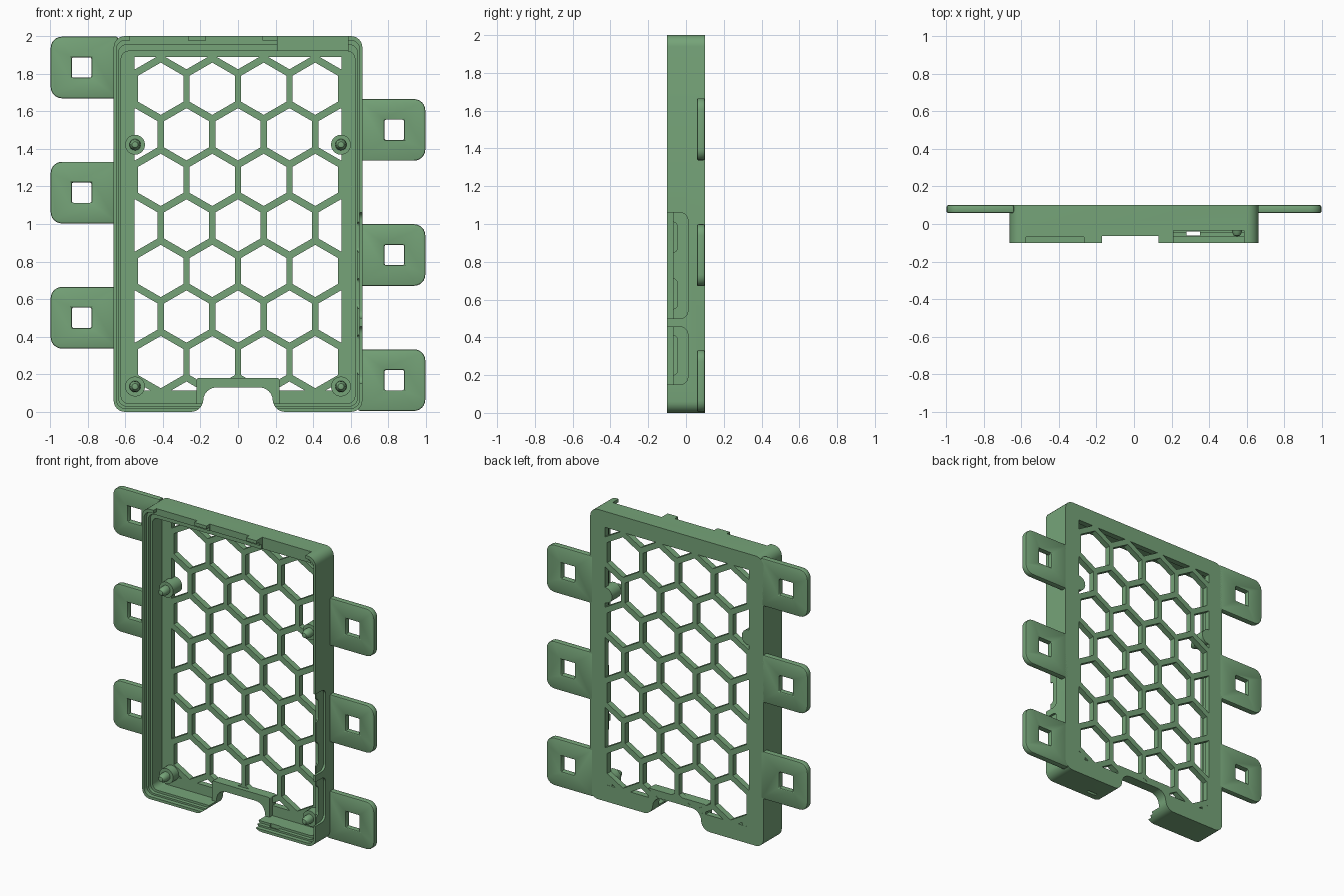
import bpy, bmesh, math
from mathutils import Vector

if "Cube" in bpy.data.objects:
    bpy.data.objects.remove(bpy.data.objects["Cube"])

green = bpy.data.materials.new("muted green")
green.use_nodes = True
colour = (0.18, 0.37, 0.19, 1)
green.diffuse_color = colour
green.node_tree.nodes["Principled BSDF"].inputs["Base Color"].default_value = colour


def arc(cx, cy, r, a0, a1, n=6):
    return [(cx + r * math.cos(math.radians(a0 + (a1 - a0) * i / n)),
             cy + r * math.sin(math.radians(a0 + (a1 - a0) * i / n))) for i in range(n + 1)]


def rounded(x0, x1, z0, z1, r, left=True, right=True):
    """Rectangle outline with rounding on chosen sides."""
    pts = []
    for cx, cz, a, on in ((x0, z0, 180, left), (x1, z0, 270, right),
                          (x1, z1, 0, right), (x0, z1, 90, left)):
        if on:
            pts += arc(cx + (r if cx == x0 else -r), cz + (r if cz == z0 else -r), r, a, a + 90)
        else:
            pts.append((cx, cz))
    return pts


def prisms(name, outlines, lo, hi, axis="y"):
    """Extrude outlines: (x, z) along y, or (y, z) along x."""
    bm = bmesh.new()
    for pts in outlines:
        def place(p, d):
            return (p[0], d, p[1]) if axis == "y" else (d, p[0], p[1])
        a = [bm.verts.new(place(p, lo)) for p in pts]
        b = [bm.verts.new(place(p, hi)) for p in pts]
        bm.faces.new(a)
        bm.faces.new(b[::-1])
        for i in range(len(pts)):
            j = (i + 1) % len(pts)
            bm.faces.new((a[i], b[i], b[j], a[j]))
    bmesh.ops.recalc_face_normals(bm, faces=bm.faces)
    mesh = bpy.data.meshes.new(name)
    bm.to_mesh(mesh)
    bm.free()
    ob = bpy.data.objects.new(name, mesh)
    bpy.context.collection.objects.link(ob)
    mesh.materials.append(green)
    return ob


def apply(ob):
    bpy.context.view_layer.update()
    mesh = bpy.data.meshes.new_from_object(ob.evaluated_get(bpy.context.evaluated_depsgraph_get()))
    ob.modifiers.clear()
    ob.data = mesh


def cut(ob, outlines, lo, hi, axis="y"):
    cutter = prisms("cutter", outlines, lo, hi, axis)
    cutter.hide_render = True
    mod = ob.modifiers.new("cut", "BOOLEAN")
    mod.operation, mod.solver, mod.object = "DIFFERENCE", "EXACT", cutter
    apply(ob)
    bpy.data.objects.remove(cutter)


def clip(pts, axis, limit, sign):
    """Trim a convex outline against one straight edge."""
    out = []
    for p, q in zip(pts, pts[1:] + pts[:1]):
        dp, dq = sign * (limit - p[axis]), sign * (limit - q[axis])
        if dp >= 0:
            out.append(p)
        if dp * dq < 0:
            t = dp / (dp - dq)
            out.append(tuple(Vector(p).lerp(Vector(q), t)))
    return out


def smooth(ob):
    bpy.ops.object.select_all(action="DESELECT")
    ob.select_set(True)
    bpy.context.view_layer.objects.active = ob
    bpy.ops.object.shade_smooth_by_angle(angle=math.radians(30))


# Tray shell with a stepped lip
shell = prisms("tray_shell", [rounded(-0.662, 0.662, 0, 2, 0.06)], -0.1, 0.1)
cut(shell, [rounded(-0.622, 0.622, 0.045, 1.92, 0.04)], -0.2, 0.06)
cut(shell, [rounded(-0.636, 0.636, 0.03, 1.955, 0.045)], -0.2, -0.045)
cut(shell, [rounded(-0.648, 0.648, 0.018, 1.978, 0.05)], -0.2, -0.07)

# Honeycomb openings in the back panel
cells = []
for row in range(-1, 9):
    z = 0.265 + 0.2425 * row
    for col in range(-3, 4):
        x = 0.274 * (col + 0.5 * (row % 2 == 0))
        cell = arc(x, z, 0.139, 30, 330, 5)
        for axis, limit, sign in ((0, 0.55, 1), (0, -0.55, -1), (1, 1.89, 1), (1, 0.115, -1)):
            cell = clip(cell, axis, limit, sign)
        if len(cell) > 2:
            cells.append(cell)
cut(shell, cells, 0.03, 0.2)

# Cable arch in the bottom edge, with its surround
arch = ([(-0.25, -0.1)] + arc(-0.25, 0.065, 0.065, 270, 360) + arc(-0.115, 0.06, 0.07, 180, 90)
        + arc(0.115, 0.06, 0.07, 90, 0) + arc(0.25, 0.065, 0.065, 180, 270) + [(0.25, -0.1)])
surround = prisms("arch_surround", [rounded(-0.22, 0.22, 0.03, 0.18, 0.01)], 0.03, 0.099)
for part in (shell, surround):
    cut(part, [arch], -0.2, 0.2)

# Notches in the front of the top wall
for x0, x1, depth in ((-0.575, -0.265, -0.068), (-0.17, 0.13, -0.064), (0.21, 0.585, -0.035)):
    cut(shell, [rounded(x0, x1, 1.9, 2.1, 0.001, False, False)], -0.2, depth)

# Slot in the bottom wall and sloped ends beside the arch
cut(shell, [rounded(0.28, 0.35, -0.1, 0.1, 0.001, False, False)], -0.06, -0.04)

# Port recesses and openings in the left wall
for z0, z1 in ((0.15, 0.455), (0.5, 1.06)):
    cut(shell, [rounded(-0.2, 0.01, z0, z1, 0.04)], 0.646, 0.8, "x")
for z0, z1 in ((0.2, 0.41), (0.55, 0.71), (0.85, 1.01)):
    cut(shell, [rounded(-0.2, -0.045, z0, z1, 0.025)], 0.55, 0.8, "x")
smooth(shell)
smooth(surround)

# Mounting tabs, staggered on both sides
for side, label, top in ((-1, "right", 1.997), (1, "left", 1.665)):
    for i in range(3):
        z1 = top - 0.666 * i
        z0 = max(z1 - 0.328, 0)
        zc = z1 - 0.164
        x0, x1 = sorted((side * 0.64, side * 0.997))
        tab = prisms(f"{label}_tab_{i + 1}",
                     [rounded(x0, x1, z0, z1, 0.06, side < 0, side > 0)], 0.058, 0.1)
        xc = side * 0.832
        cut(tab, [rounded(xc - 0.052, xc + 0.052, zc - 0.054, zc + 0.054, 0.001, False, False)], 0, 0.2)
        bevel = tab.modifiers.new("edge", "BEVEL")
        bevel.width, bevel.segments, bevel.angle_limit = 0.008, 2, math.radians(60)
        apply(tab)
        smooth(tab)

# Standoffs with locating pins: radius and y of each ring
profile = [(0.053, 0.099), (0.053, 0), (0.03, 0), (0.03, -0.02), (0.026, -0.045), (0.016, -0.062), (0, -0.066)]
for x, side in ((-0.548, "right"), (0.548, "left")):
    for z, level in ((0.135, "lower"), (1.422, "upper")):
        bm = bmesh.new()
        verts = [bm.verts.new((x + r, y, z)) for r, y in [(0, 0.099)] + profile]
        edges = [bm.edges.new(pair) for pair in zip(verts, verts[1:])]
        bmesh.ops.spin(bm, geom=verts + edges, cent=(x, 0, z), axis=(0, 1, 0),
                       angle=math.tau, steps=24)
        bmesh.ops.remove_doubles(bm, verts=bm.verts, dist=1e-4)
        bmesh.ops.recalc_face_normals(bm, faces=bm.faces)
        mesh = bpy.data.meshes.new("standoff")
        bm.to_mesh(mesh)
        bm.free()
        mesh.materials.append(green)
        post = bpy.data.objects.new(f"{side}_{level}_standoff", mesh)
        bpy.context.collection.objects.link(post)
        smooth(post)
